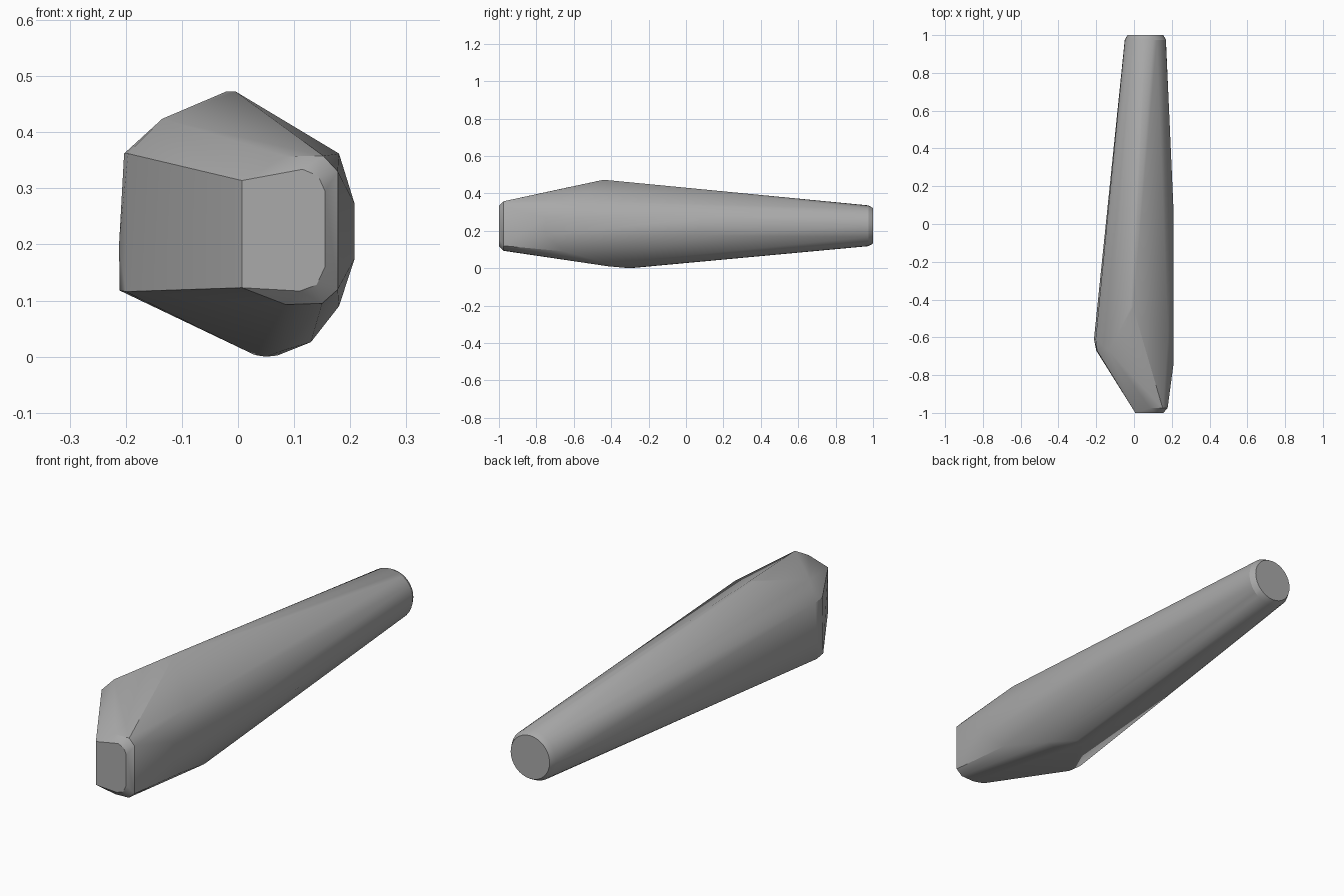
import bpy, bmesh, math

# Remove the default cube
cube = bpy.data.objects.get("Cube")
if cube:
    bpy.data.objects.remove(cube, do_unlink=True)

# Single grey material
grey = bpy.data.materials.new("plain_grey")
grey.use_nodes = True
colour = (0.4, 0.4, 0.4, 1)
grey.diffuse_color = colour
grey.node_tree.nodes["Principled BSDF"].inputs["Base Color"].default_value = colour


def ring(y, radius, count=32, x=0.06, z=0.227):
    """Circle of points across the shaft."""
    steps = [math.tau * i / count for i in range(count)]
    return [(x + radius * math.cos(a), y, z + radius * math.sin(a)) for a in steps]


def at_depth(y, outline):
    """Place an (x, z) outline at one depth."""
    return [(x, y, z) for x, z in outline]


# Round tail with a small chamfer
points = ring(1, 0.095) + ring(0.975, 0.109)

# Flat nose and its chamfered rim
points += at_depth(-1, [(0.007, 0.123), (0.11, 0.117), (0.14, 0.128), (0.155, 0.16),
                        (0.155, 0.295), (0.143, 0.322), (0.115, 0.334), (0.007, 0.314)])
points += at_depth(-0.975, [(0.085, 0.093), (0.15, 0.095), (0.178, 0.12),
                            (0.178, 0.33), (0.152, 0.358), (0.085, 0.357)])

# Bulging corner on the right side
points += at_depth(-0.61, [(-0.211, 0.118), (-0.212, 0.2), (-0.203, 0.362)])
points += at_depth(-0.67, [(-0.2, 0.116), (-0.196, 0.362), (-0.135, 0.424)])

# Top ridge
points += at_depth(-0.44, [(-0.02, 0.473), (-0.005, 0.473)])
points += at_depth(-0.6, [(0.18, 0.362)])

# Left flank
for depth in (-0.75, 0.1):
    points += at_depth(depth, [(0.208, 0.175), (0.208, 0.272)])
points += at_depth(-0.65, [(0.18, 0.09)])

# Belly
points += at_depth(-0.3, [(0.03, 0.003), (0.05, 0), (0.07, 0.002)])
points += at_depth(-0.42, [(0.08, 0.011), (0.13, 0.026)])

# Wrap one faceted skin around the sections
bm = bmesh.new()
for p in points:
    bm.verts.new(p)
result = bmesh.ops.convex_hull(bm, input=bm.verts)
loose = [v for v in bm.verts if not v.link_faces]
bmesh.ops.delete(bm, geom=loose, context="VERTS")
bmesh.ops.dissolve_limit(bm, angle_limit=math.radians(1), verts=bm.verts, edges=bm.edges)
bmesh.ops.recalc_face_normals(bm, faces=bm.faces)
mesh = bpy.data.meshes.new("tapered_body")
bm.to_mesh(mesh)
bm.free()
mesh.materials.append(grey)
body = bpy.data.objects.new("tapered_body", mesh)
bpy.context.collection.objects.link(body)

# Smooth gentle turns, keep hard corners
bpy.ops.object.select_all(action="DESELECT")
body.select_set(True)
bpy.context.view_layer.objects.active = body
bpy.ops.object.shade_smooth_by_angle(angle=math.radians(25))
